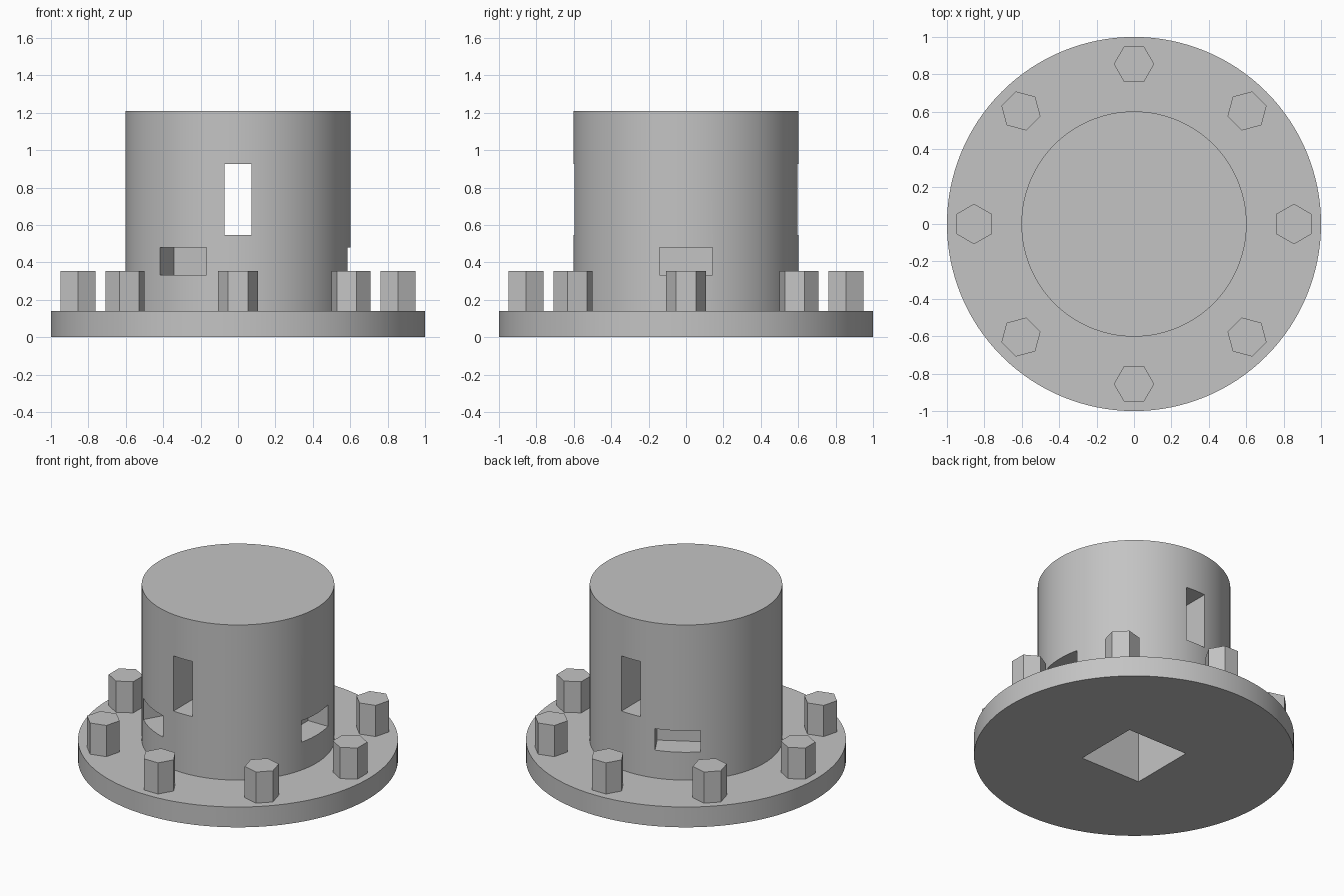
import bpy, bmesh, math
from mathutils import Matrix, Vector

if "Cube" in bpy.data.objects:
    bpy.data.objects.remove(bpy.data.objects["Cube"])

grey = bpy.data.materials.new("plain grey")
grey.diffuse_color = (0.55, 0.55, 0.55, 1)
grey.use_nodes = True
grey.node_tree.nodes["Principled BSDF"].inputs["Base Color"].default_value = grey.diffuse_color


def make_object(name, bm):
    bmesh.ops.recalc_face_normals(bm, faces=bm.faces)
    mesh = bpy.data.meshes.new(name)
    bm.to_mesh(mesh)
    bm.free()
    mesh.materials.append(grey)
    obj = bpy.data.objects.new(name, mesh)
    bpy.context.collection.objects.link(obj)
    return obj


def turned(name, profile, sides, start=0.0):
    """Closed solid from stacked rings of (radius, height)."""
    bm = bmesh.new()
    rings = [[bm.verts.new((r * math.cos(start + 2 * math.pi * i / sides),
                            r * math.sin(start + 2 * math.pi * i / sides), z))
              for i in range(sides)] for r, z in profile]
    for a, b in zip(rings, rings[1:]):
        for i in range(sides):
            j = (i + 1) % sides
            bm.faces.new((a[i], a[j], b[j], b[i]))
    bm.faces.new(rings[0][::-1])
    bm.faces.new(rings[-1])
    return make_object(name, bm)


def cut_box(target, low, high, angle=0.0):
    """Subtract a box, given by two corners and turned about z."""
    low, high = Vector(low), Vector(high)
    bm = bmesh.new()
    bmesh.ops.create_cube(bm, size=1, matrix=Matrix.Rotation(angle, 4, 'Z')
                          @ Matrix.Translation((low + high) / 2)
                          @ Matrix.Diagonal((*(high - low), 1)))
    cutter = make_object("cutter", bm)
    cutter.hide_render = True
    mod = target.modifiers.new("cut", 'BOOLEAN')
    mod.operation, mod.solver, mod.object = 'DIFFERENCE', 'EXACT', cutter
    bpy.ops.object.select_all(action='DESELECT')
    bpy.context.view_layer.objects.active = target
    target.select_set(True)
    bpy.ops.object.modifier_apply(modifier=mod.name)
    bpy.data.objects.remove(cutter)


# Flange and tower in one turned body
body = turned("flanged_body", [(1, 0), (1, 0.14), (0.602, 0.14), (0.602, 1.21)], 128)

# Tall slot right through the tower, front to back
cut_box(body, (-0.073, -1, 0.545), (0.073, 1, 0.925))

# Three shallow pockets around the tower
for k in range(3):
    cut_box(body, (0.435, -0.143, 0.332), (0.8, 0.143, 0.48), k * 2 * math.pi / 3)

# Square socket in the underside
cut_box(body, (-0.23, -0.23, -0.1), (0.23, 0.23, 0.45))

bpy.ops.object.shade_smooth_by_angle(angle=math.radians(30))

# Ring of eight hexagonal bolts
for k in range(8):
    a = k * math.pi / 4
    bolt = turned("hex_bolt", [(0.108, 0.14), (0.108, 0.355)], 6, math.pi / 2)
    bolt.location = (0.855 * math.cos(a), 0.855 * math.sin(a), 0)
    bolt.rotation_euler.z = a
